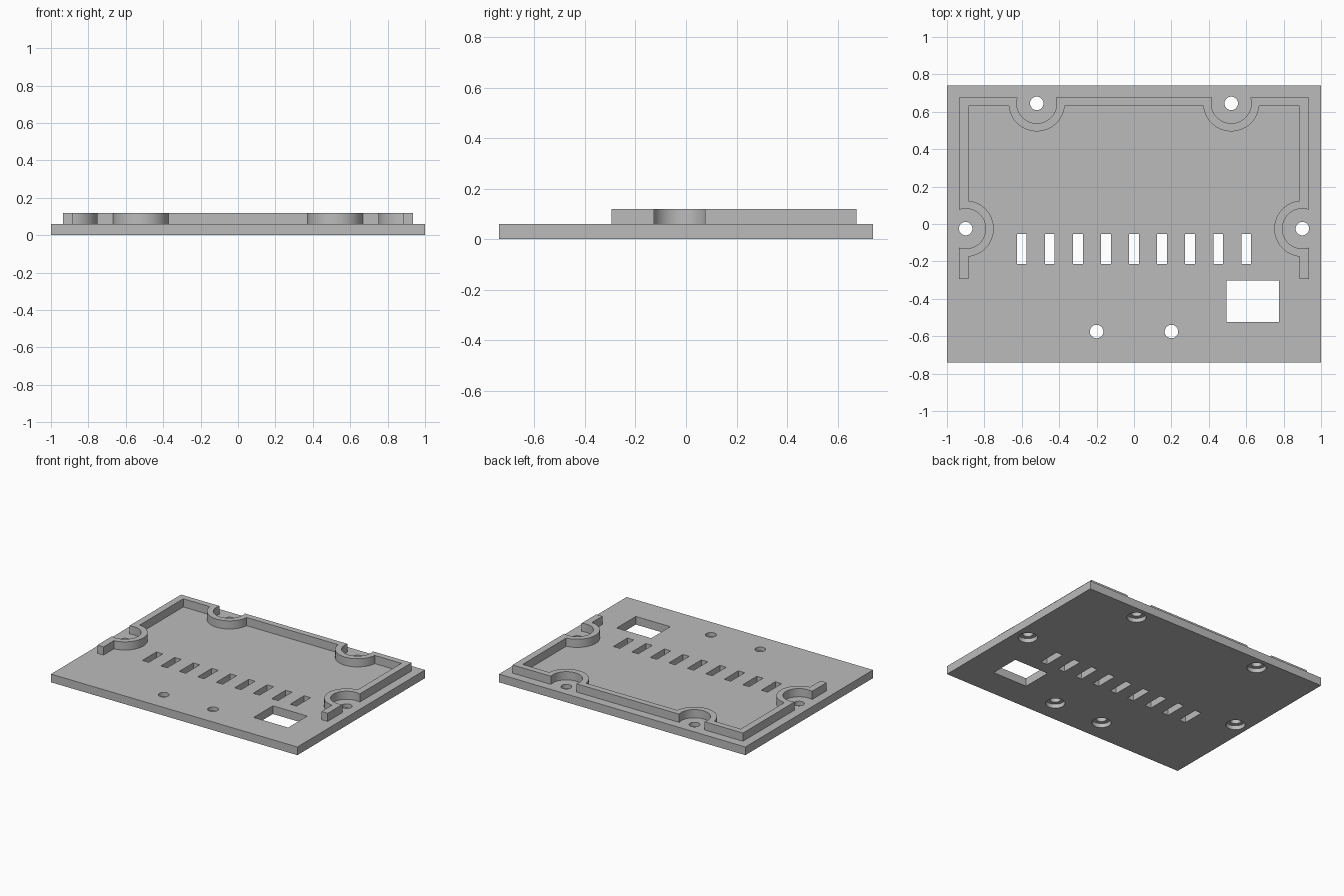
import bpy
import bmesh
from math import sin, cos, asin, acos, degrees, radians
from mathutils import Matrix

if "Cube" in bpy.data.objects:
    bpy.data.objects.remove(bpy.data.objects["Cube"])

PLATE_TOP, RAIL_TOP = 0.06, 0.12
HALF_X, HALF_Y = 1.0, 0.74
HOLE_R, BORE_R, BORE_DEPTH = 0.036, 0.064, 0.03
POCKET_R, BOSS_R = 0.107, 0.15
BACK_BOSS, SIDE_BOSS = (0.52, 0.645), (0.9, -0.025)
FRONT_HOLE = (0.2, -0.575)

grey = bpy.data.materials.new("plain grey")
grey.use_nodes = True
colour = (0.5, 0.5, 0.5, 1)
grey.diffuse_color = colour
grey.node_tree.nodes["Principled BSDF"].inputs["Base Color"].default_value = colour


def finish(name, bm):
    bmesh.ops.recalc_face_normals(bm, faces=bm.faces)
    mesh = bpy.data.meshes.new(name)
    bm.to_mesh(mesh)
    bm.free()
    obj = bpy.data.objects.new(name, mesh)
    bpy.context.collection.objects.link(obj)
    mesh.materials.append(grey)
    return obj


def add_box(bm, x0, x1, y0, y1, z0, z1):
    size = Matrix.Diagonal((x1 - x0, y1 - y0, z1 - z0, 1))
    place = Matrix.Translation(((x0 + x1) / 2, (y0 + y1) / 2, (z0 + z1) / 2))
    bmesh.ops.create_cube(bm, size=1, matrix=place @ size)


def add_cylinders(bm, radius, z0, z1):
    for x, y in (BACK_BOSS, SIDE_BOSS, FRONT_HOLE):
        for side in (-1, 1):
            bmesh.ops.create_cone(
                bm, cap_ends=True, segments=48, radius1=radius, radius2=radius,
                depth=z1 - z0, matrix=Matrix.Translation((side * x, y, (z0 + z1) / 2)))


def cut(target, bm):
    cutter = finish("cutter", bm)
    cutter.hide_render = True
    mod = target.modifiers.new("cut", "BOOLEAN")
    mod.operation, mod.solver, mod.object = "DIFFERENCE", "EXACT", cutter
    bpy.context.view_layer.objects.active = target
    bpy.ops.object.modifier_apply(modifier=mod.name)
    bpy.data.objects.remove(cutter)


def arc(centre, radius, start, end, steps=32):
    angles = [radians(start + (end - start) * i / steps) for i in range(steps + 1)]
    return [(centre[0] + radius * cos(a), centre[1] + radius * sin(a)) for a in angles]


# Base plate
bm = bmesh.new()
add_box(bm, -HALF_X, HALF_X, -HALF_Y, HALF_Y, 0, PLATE_TOP)
plate = finish("base_plate", bm)

# Vent slots, rectangular window and screw holes
bm = bmesh.new()
for i in range(-4, 5):
    add_box(bm, i * 0.15 - 0.026, i * 0.15 + 0.026, -0.215, -0.053, -0.1, 0.2)
add_box(bm, 0.495, 0.775, -0.525, -0.303, -0.1, 0.2)
add_cylinders(bm, HOLE_R, -0.1, 0.2)
cut(plate, bm)

# Counterbores for the screw heads underneath
bm = bmesh.new()
add_cylinders(bm, BORE_R, -0.1, BORE_DEPTH)
cut(plate, bm)

# Raised rail that bends inward around the screw holes: half outline, then mirrored
OUT_X, IN_X, OUT_Y, IN_Y, END_Y = 0.935, 0.885, 0.675, 0.63, -0.295
a = degrees(asin((OUT_Y - BACK_BOSS[1]) / POCKET_R))
b = degrees(acos((OUT_X - SIDE_BOSS[0]) / POCKET_R))
c = degrees(acos((IN_X - SIDE_BOSS[0]) / BOSS_R))
d = degrees(asin((IN_Y - BACK_BOSS[1]) / BOSS_R))
half = arc(BACK_BOSS, POCKET_R, 180 - a, 360 + a)
half += [(OUT_X, OUT_Y)]
half += arc(SIDE_BOSS, POCKET_R, b, 360 - b)
half += [(OUT_X, END_Y), (IN_X, END_Y)]
half += arc(SIDE_BOSS, BOSS_R, 360 - c, c)
half += [(IN_X, IN_Y)]
half += arc(BACK_BOSS, BOSS_R, 360 + d, 180 - d)
outline = half + [(-x, y) for x, y in reversed(half)]

bm = bmesh.new()
face = bm.faces.new([bm.verts.new((x, y, PLATE_TOP)) for x, y in outline])
ext = bmesh.ops.extrude_face_region(bm, geom=[face], use_keep_orig=True)
top = [v for v in ext["geom"] if isinstance(v, bmesh.types.BMVert)]
bmesh.ops.translate(bm, verts=top, vec=(0, 0, RAIL_TOP - PLATE_TOP))
rail = finish("locating_rail", bm)

# Smooth round walls, sharp edges
for obj in (plate, rail):
    bpy.ops.object.select_all(action="DESELECT")
    obj.select_set(True)
    bpy.context.view_layer.objects.active = obj
    bpy.ops.object.shade_smooth_by_angle(angle=radians(30))
